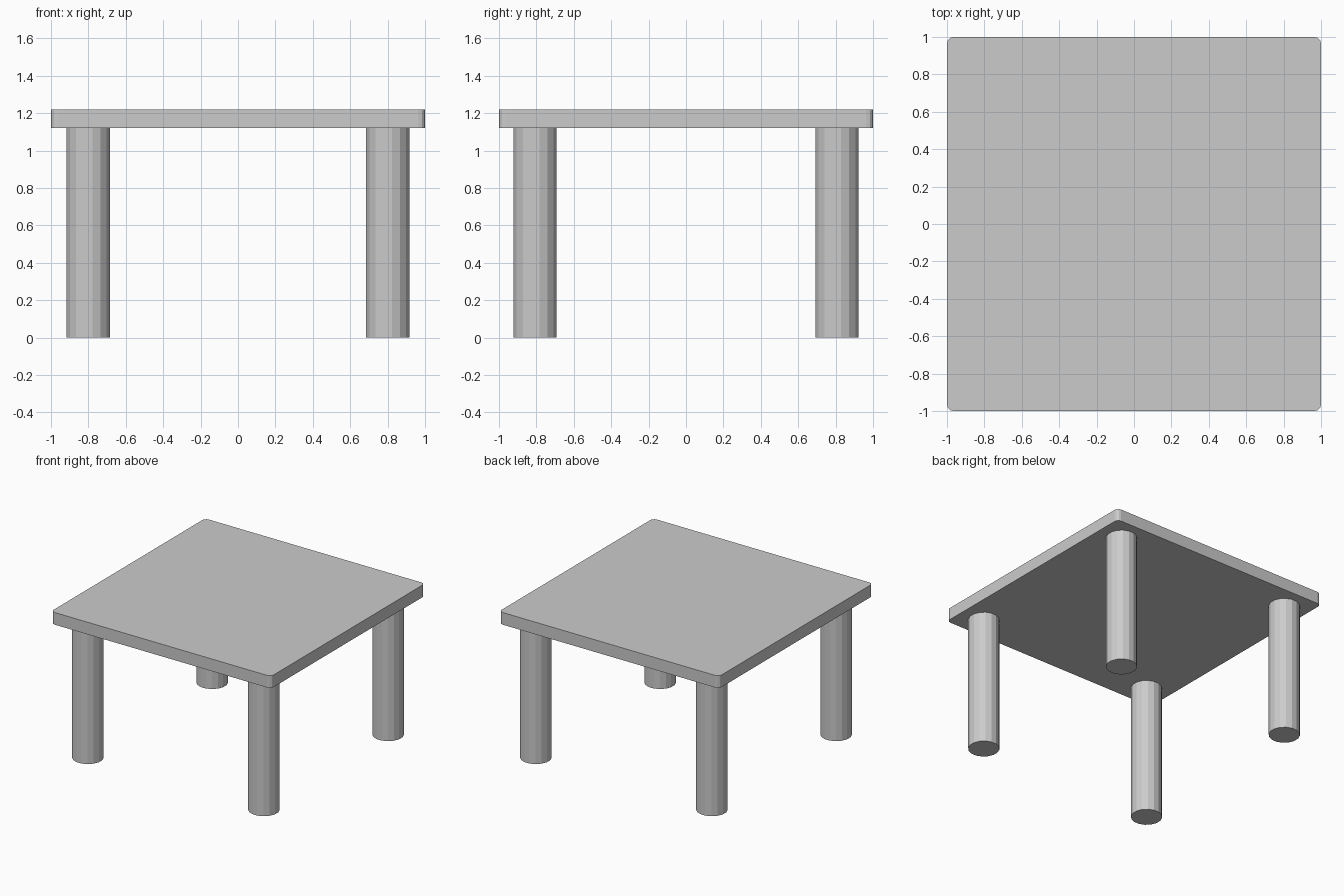
import bpy, bmesh
from math import pi
from mathutils import Matrix

if "Cube" in bpy.data.objects:
    bpy.data.objects.remove(bpy.data.objects["Cube"])

TOP_Z, UNDER_Z = 1.22, 1.12
LEG_X, LEG_Y, LEG_R, SIDES = 0.80, 0.807, 0.118, 16


def add_object(name, bm):
    mesh = bpy.data.meshes.new(name)
    bm.to_mesh(mesh)
    bm.free()
    obj = bpy.data.objects.new(name, mesh)
    bpy.context.collection.objects.link(obj)
    return obj


# Table top: flat slab with rounded vertical corners
bm = bmesh.new()
thickness = TOP_Z - UNDER_Z
bmesh.ops.create_cube(bm, size=1, matrix=Matrix.Translation((0, 0, UNDER_Z + thickness / 2))
                      @ Matrix.Diagonal((2, 2, thickness, 1)))
corners = [e for e in bm.edges if abs(e.verts[0].co.z - e.verts[1].co.z) > 0.01]
bmesh.ops.bevel(bm, geom=corners, offset=0.035, segments=3, profile=0.5, affect='EDGES')
add_object("table_top", bm)

# Legs: faceted cylinders, one near each corner
for side, sx in (("left", -1), ("right", 1)):
    for end, sy in (("front", -1), ("back", 1)):
        bm = bmesh.new()
        bmesh.ops.create_cone(bm, cap_ends=True, segments=SIDES, radius1=LEG_R,
                              radius2=LEG_R, depth=UNDER_Z,
                              matrix=Matrix.Rotation(pi / SIDES, 4, 'Z'))
        leg = add_object(f"{end}_{side}_leg", bm)
        leg.location = (sx * LEG_X, sy * LEG_Y, UNDER_Z / 2)
